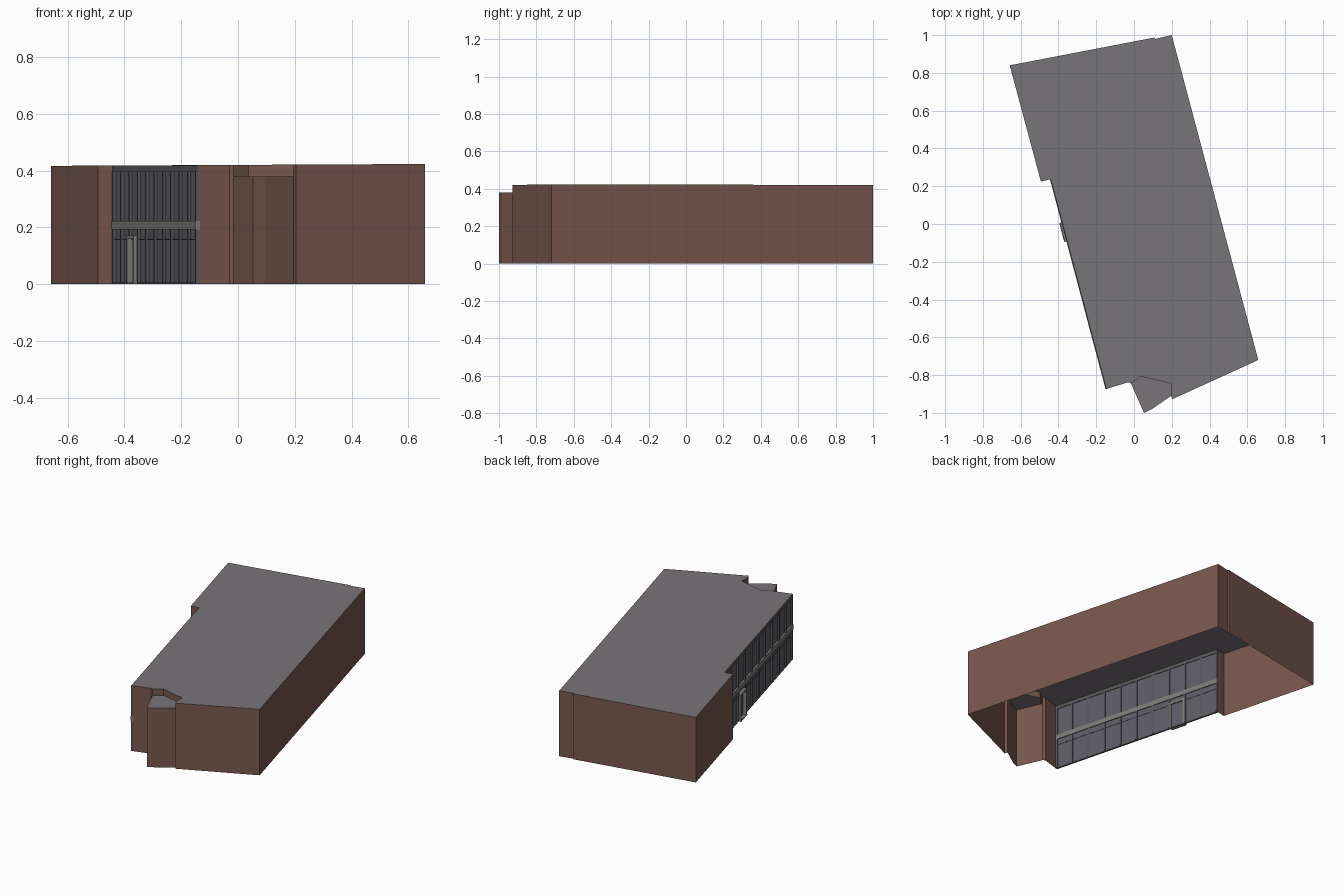
import bpy
from mathutils import Vector

if "Cube" in bpy.data.objects:
    bpy.data.objects.remove(bpy.data.objects["Cube"])


def material(name, rgb):
    m = bpy.data.materials.new(name)
    m.diffuse_color = (*rgb, 1)
    m.use_nodes = True
    m.node_tree.nodes["Principled BSDF"].inputs["Base Color"].default_value = m.diffuse_color
    return m


BRICK = material("brick", (0.19, 0.095, 0.075))
ROOF = material("roofing", (0.19, 0.175, 0.19))
GLASS = material("glass", (0.11, 0.11, 0.135))
FRAME = material("frame", (0.10, 0.10, 0.10))
PALE = material("pale_metal", (0.2, 0.2, 0.19))


def mesh(name, verts, faces, mat):
    me = bpy.data.meshes.new(name)
    me.from_pydata(verts, [], faces)
    me.materials.append(mat)
    ob = bpy.data.objects.new(name, me)
    bpy.context.collection.objects.link(ob)
    return ob


def top(p):
    # the main roof rises very slightly towards +x
    return 0.42 + 0.005 * p[0]


def walls(name, path, low, high, mat=BRICK):
    # open strip of wall panels along a counter-clockwise path
    n = len(path)
    verts = [(*p, low(p)) for p in path] + [(*p, high(p)) for p in path]
    mesh(name, verts, [(i, i + 1, n + i + 1, n + i) for i in range(n - 1)], mat)


def slab(name, path, high):
    mesh(name, [(*p, high(p)) for p in path], [tuple(range(len(path)))], ROOF)


ground = lambda p: 0.0
tower_top = lambda p: 0.38

# Footprint pieces
A, B = (-0.143, -0.872), (-0.437, 0.238)
notch = [(-0.016, -0.845), (0.037, -0.807), (0.196, -0.845), (0.196, -0.91)]
tower = [notch[0], (0.053, -1.0), (0.095, -0.98), notch[3]]
main = [notch[3], (0.204, -0.927), (0.658, -0.72), (0.2, 1.0), (0.112, 0.98),
        (0.107, 0.987), (-0.658, 0.84), (-0.493, 0.225), B]

# Main shell (open underneath), entrance tower and the wall strip above it
walls("front_corner_wall", [A, (-0.03, -0.838), notch[0]], ground, top)
walls("main_walls", main, ground, top)
walls("tower_walls", tower, ground, tower_top)
walls("wall_above_tower", notch, tower_top, top)
slab("main_roof", [A, (-0.03, -0.838)] + notch + main[1:], top)
slab("tower_roof", tower + [notch[2], notch[1]], tower_top)

# Glazed facade, in its own frame: s along the wall, d outwards
a, b = Vector(A), Vector(B)
L = (b - a).length
u = (b - a) / L
n = Vector((-u.y, u.x))


def pt(s, d, z):
    p = a + u * s + n * d
    return (p.x, p.y, z)


def bar(name, s0, s1, d0, d1, z0, z1, mat=FRAME):
    verts = [pt(s, d, z) for z in (z0, z1)
             for s, d in ((s0, d0), (s1, d0), (s1, d1), (s0, d1))]
    mesh(name, verts, [(3, 2, 1, 0), (4, 5, 6, 7), (0, 1, 5, 4),
                       (1, 2, 6, 5), (2, 3, 7, 6), (3, 0, 4, 7)], mat)


mesh("window_glass", [pt(0, -0.004, 0), pt(0, -0.004, 0.417),
                      pt(L, -0.004, 0.417), pt(L, -0.004, 0)], [(0, 1, 2, 3)], GLASS)
bar("head_rail", 0, L, -0.008, 0.005, 0.396, 0.4175)
bar("floor_band", 0, L, -0.009, 0.008, 0.193, 0.222, PALE)
bar("transom", 0, L, -0.006, 0.001, 0.155, 0.160)
bar("sill_rail", 0, L, -0.006, 0.005, 0, 0.006)
BAYS = 10
bay = L / BAYS
for i in range(BAYS + 1):
    s = min(max(i * bay, 0.006), L - 0.006)
    bar("upper_mullion", s - 0.006, s + 0.006, -0.008, 0.006, 0.222, 0.396)
    bar("lower_mullion", s - 0.006, s + 0.006, -0.008, 0.006, 0.006, 0.193)

# Doorway in the eighth bay: jambs, lintel and a projecting step
s0, s1 = 7 * bay + 0.006, 8 * bay - 0.006
for s in (s0, s1 - 0.012):
    bar("door_jamb", s, s + 0.012, -0.008, 0.018, 0, 0.172, PALE)
bar("door_lintel", s0, s1, -0.008, 0.018, 0.16, 0.172, PALE)
bar("door_step", s0, s1, 0, 0.02, 0, 0.006, PALE)
